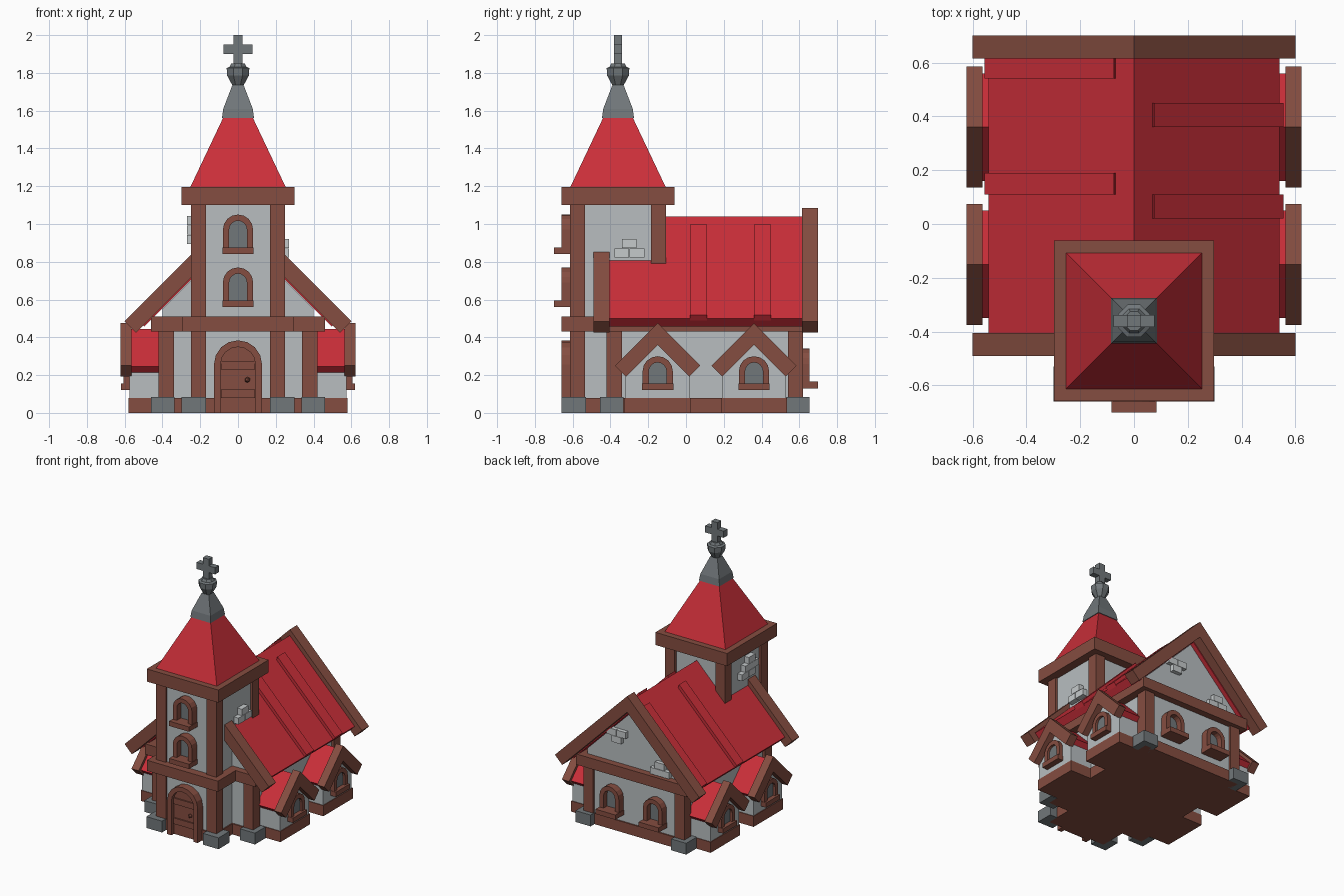
import bpy, bmesh, math
from mathutils import Matrix

if "Cube" in bpy.data.objects:
    bpy.data.objects.remove(bpy.data.objects["Cube"])


def material(name, rgb):
    m = bpy.data.materials.new(name)
    m.diffuse_color = (*rgb, 1)
    m.use_nodes = True
    m.node_tree.nodes["Principled BSDF"].inputs["Base Color"].default_value = m.diffuse_color
    return m


WOOD = material("brown wood", (0.235, 0.075, 0.052))
RED = material("red roof", (0.59, 0.028, 0.041))
WALL = material("pale plaster", (0.48, 0.515, 0.53))
STONE = material("dark stone", (0.165, 0.185, 0.195))
BRICK = material("light brick", (0.56, 0.59, 0.60))

TY = -0.36                      # tower centre in y
BACK, LEFT, RIGHT = math.pi, -math.pi / 2, math.pi / 2


def finish(name, mat, bm, turn=0, loc=(0, 0, 0)):
    """Local -y is the outward face; turn rotates it about z."""
    bmesh.ops.recalc_face_normals(bm, faces=bm.faces)
    bm.transform(Matrix.Translation(loc) @ Matrix.Rotation(turn, 4, 'Z'))
    me = bpy.data.meshes.new(name)
    bm.to_mesh(me)
    bm.free()
    me.materials.append(mat)
    ob = bpy.data.objects.new(name, me)
    bpy.context.collection.objects.link(ob)
    return ob


def prism(name, mat, pts, y0, y1, turn=0, loc=(0, 0, 0)):
    """Extrude an (x, z) profile along y."""
    bm = bmesh.new()
    f = bm.faces.new([bm.verts.new((x, y0, z)) for x, z in pts])
    r = bmesh.ops.extrude_face_region(bm, geom=[f])
    vs = [g for g in r["geom"] if isinstance(g, bmesh.types.BMVert)]
    bmesh.ops.translate(bm, verts=vs, vec=(0, y1 - y0, 0))
    return finish(name, mat, bm, turn, loc)


def box(name, mat, x0, x1, y0, y1, z0, z1, turn=0, loc=(0, 0, 0)):
    return prism(name, mat, [(x0, z0), (x1, z0), (x1, z1), (x0, z1)], y0, y1, turn, loc)


def gable(name, mat, w, top, v, y0, y1, turn=0, loc=(0, 0, 0)):
    """Inverted V at 45 degrees with square-cut ends, v = vertical thickness."""
    h = v / 2
    pts = [(0, top), (w, top - w), (w - h, top - w - h), (0, top - v),
           (h - w, top - w - h), (-w, top - w)]
    return prism(name, mat, pts, y0, y1, turn, loc)


def loft(name, mat, rings, sides, y):
    """Stack of polygon rings (flat half-width, z) around a vertical axis."""
    bm = bmesh.new()
    k = 1 / math.cos(math.pi / sides)
    loops = [[bm.verts.new((r * k * math.cos((i + .5) * math.tau / sides),
                            y + r * k * math.sin((i + .5) * math.tau / sides), z))
              for i in range(sides)] for r, z in rings]
    for a, b in zip(loops, loops[1:]):
        for i in range(sides):
            j = (i + 1) % sides
            bm.faces.new((a[i], a[j], b[j], b[i]))
    bm.faces.new(loops[0])
    bm.faces.new(loops[-1])
    return finish(name, mat, bm)


def arch(w, z0, spring, n=8):
    arc = [(w * math.cos(math.pi * i / n), spring + w * math.sin(math.pi * i / n))
           for i in range(n + 1)]
    return [(w, z0)] + arc + [(-w, z0)]


def arched_frame(name, w, wi, z0, spring, y0, y1, turn, loc):
    outer, inner = arch(w, z0, spring), arch(wi, z0, spring)
    bm = bmesh.new()
    rows = [[bm.verts.new((x, y, z)) for x, z in p]
            for p, y in ((outer, y1), (outer, y0), (inner, y0), (inner, y1))]
    for a, b in zip(rows, rows[1:] + rows[:1]):
        for i in range(len(a) - 1):
            bm.faces.new((a[i], a[i + 1], b[i + 1], b[i]))
    for k in (0, -1):
        bm.faces.new([r[k] for r in rows])
    finish(name, WOOD, bm, turn, loc)


def window(name, z, h, depth, sill, turn, loc):
    """loc lies on the wall face, z is the sill bottom, h the full height."""
    spring = z + h - 0.08
    arched_frame(name + "_frame", 0.08, 0.047, z + 0.01, spring, -depth, 0.01, turn, loc)
    prism(name + "_glass", STONE, arch(0.05, z + 0.02, spring), -0.012, 0.01, turn, loc)
    box(name + "_sill", WOOD, -0.083, 0.083, -sill, 0.01, z, z + 0.036, turn, loc)


def bricks(name, spots, y, turn, loc):
    for u, z in spots:
        box(name, BRICK, u - 0.039, u + 0.039, y - 0.025, y + 0.02, z, z + 0.048, turn, loc)


# Nave: base, gabled walls, beam and main roof
box("nave_base", WOOD, -0.41, 0.41, -0.41, 0.61, 0, 0.08)
prism("nave_walls", WALL, [(-0.4, 0.05), (0.4, 0.05), (0.4, 0.55), (0, 0.95), (-0.4, 0.55)],
      -0.4, 0.6)
box("nave_beam", WOOD, -0.46, 0.46, -0.45, 0.65, 0.43, 0.51)
gable("main_roof", RED, 0.54, 1.04, 0.085, -0.42, 0.63)
gable("front_gable_boards", WOOD, 0.6, 1.085, 0.12, -0.49, -0.405)
gable("back_gable_boards", WOOD, 0.6, 1.085, 0.12, 0.615, 0.70)

# Raised roof planks
for s, y0, y1 in ((1, 0.02, 0.11), (1, 0.36, 0.45), (-1, 0.11, 0.19), (-1, 0.54, 0.62)):
    prism("roof_plank", RED, [(s * 0.065, 0.96), (s * 0.535, 0.49), (s * 0.555, 0.518),
                              (s * 0.075, 0.998)], y0, y1)

# Nave corner posts and stone feet
for s in (-1, 1):
    for y, d in ((-0.38, -1), (0.58, 1)):
        box("nave_post", WOOD, s * 0.42, s * 0.34, y + d * 0.04, y - d * 0.04, 0.05, 0.45)
        box("nave_foot", STONE, s * 0.46, s * 0.335, y + d * 0.075, y - d * 0.05, 0, 0.085)

# Tower: base, walls, beams, posts
box("tower_base", WOOD, -0.24, 0.24, TY - 0.25, TY + 0.24, 0, 0.08)
box("tower_walls", WALL, -0.232, 0.232, TY - 0.24, TY + 0.232, 0.05, 1.12)
box("tower_belt", WOOD, -0.295, 0.295, TY - 0.3, -0.4, 0.43, 0.51)
box("tower_cornice", WOOD, -0.298, 0.298, TY - 0.298, TY + 0.298, 1.1, 1.195)
for s in (-1, 1):
    for d in (-1, 1):
        box("tower_post", WOOD, s * 0.25, s * 0.17, TY + d * 0.255, TY + d * 0.175, 0.05, 1.12)
    box("tower_foot", STONE, s * 0.30, s * 0.17, TY - 0.3, TY - 0.17, 0, 0.085)

# Spire, finial and cross
loft("tower_roof", RED, [(0.255, 1.19), (0.075, 1.57)], 4, TY)
loft("spire_cap", STONE, [(0.085, 1.56), (0.078, 1.61), (0.03, 1.735)], 4, TY)
loft("finial", STONE, [(0.022, 1.72), (0.057, 1.785), (0.06, 1.825), (0.045, 1.832),
                       (0.035, 1.85)], 8, TY)
box("cross_upright", STONE, -0.025, 0.025, TY - 0.022, TY + 0.022, 1.84, 2.0)
box("cross_arms", STONE, -0.077, 0.077, TY - 0.022, TY + 0.022, 1.9, 1.95)

# Tower windows and back windows
for z in (0.84, 0.56):
    window("tower_window", z, 0.21, 0.06, 0.1, 0, (0, TY - 0.24, 0))
for x in (-0.18, 0.18):
    window("back_window", 0.13, 0.21, 0.055, 0.1, BACK, (x, 0.6, 0))

# Front door with rails and knob
door = (0, TY - 0.24, 0)
arched_frame("door_frame", 0.127, 0.092, 0, 0.257, -0.06, 0.01, 0, door)
prism("door_leaf", WOOD, arch(0.095, 0, 0.257), -0.03, 0.01, 0, door)
for z in (0.08, 0.23):
    box("door_rail", WOOD, -0.09, 0.09, -0.04, -0.02, z, z + 0.045, 0, door)
bm = bmesh.new()
bmesh.ops.create_icosphere(bm, subdivisions=1, radius=0.016)
finish("door_knob", WOOD, bm, 0, (0.05, TY - 0.28, 0.175))

# Side dormers, two on each side
for turn in (LEFT, RIGHT):
    for y in (-0.15, 0.36):
        at = (0, y, 0)
        box("dormer_base", WOOD, -0.175, 0.175, -0.58, -0.38, 0, 0.08, turn, at)
        prism("dormer_walls", WALL, [(-0.17, 0.05), (0.17, 0.05), (0.17, 0.22), (0, 0.39),
                                     (-0.17, 0.22)], -0.575, -0.38, turn, at)
        gable("dormer_roof", RED, 0.2, 0.445, 0.07, -0.57, -0.36, turn, at)
        gable("dormer_gable_boards", WOOD, 0.225, 0.475, 0.115, -0.623, -0.563, turn, at)
        s = 1 if turn == RIGHT else -1
        window("dormer_window", 0.12, 0.18, 0.03, 0.045, turn, (s * 0.575, y, 0))

# Exposed bricks on the tower sides and back gable
bricks("right_brick", [(0.02, 0.822), (0.10, 0.822), (0.06, 0.873)], -0.245, RIGHT, (0, TY, 0))
bricks("left_brick", [(0.04, 0.895), (-0.04, 0.895), (0, 0.945), (0.08, 0.945), (0.04, 0.995)],
       -0.245, LEFT, (0, TY, 0))
bricks("back_brick", [(-0.18, 0.72), (-0.10, 0.72), (-0.14, 0.67),
                      (0.18, 0.515), (0.26, 0.515), (0.22, 0.566)], -0.605, BACK, (0, 0, 0))
